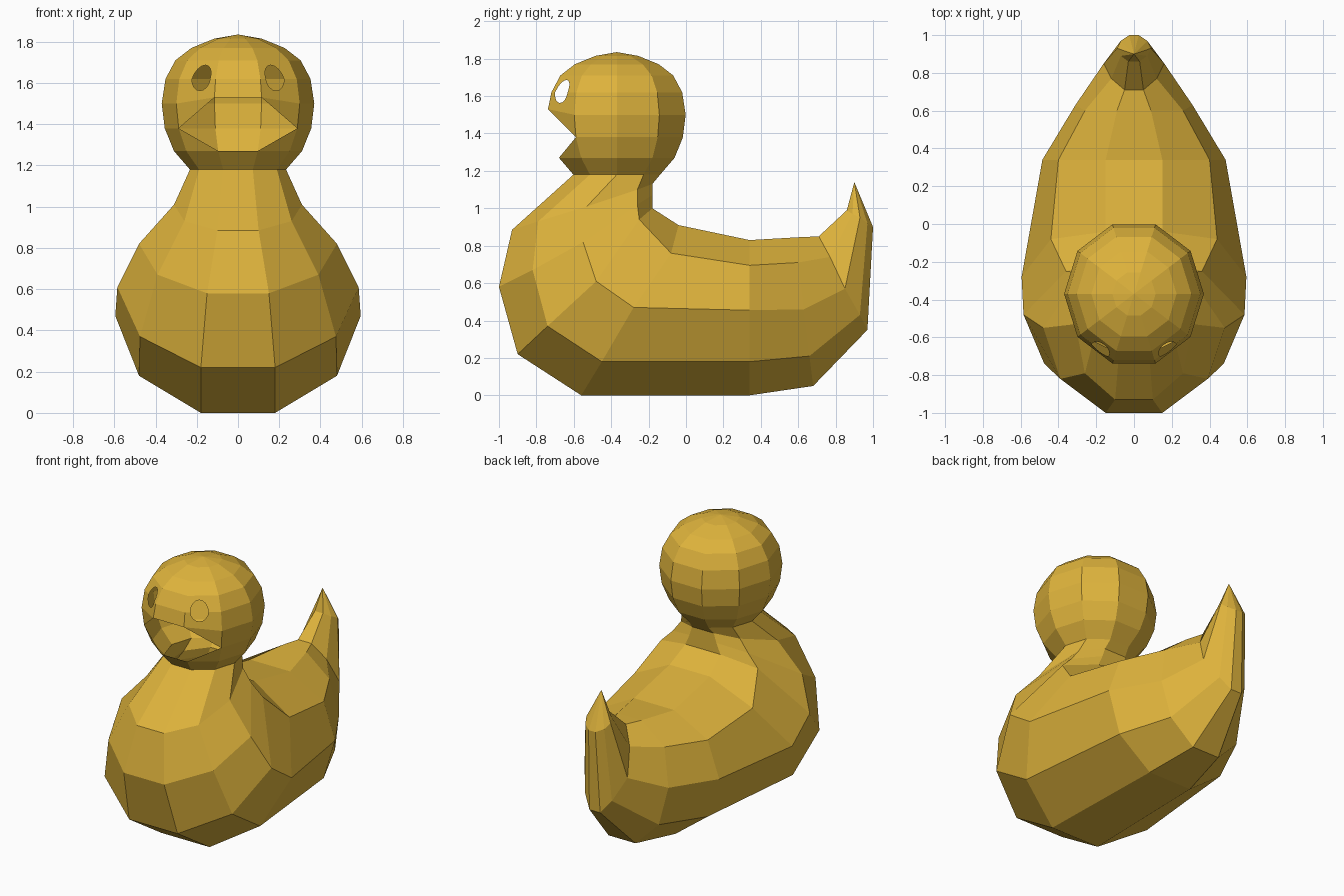
import bpy, bmesh, math
from mathutils import Vector

if "Cube" in bpy.data.objects:
    bpy.data.objects.remove(bpy.data.objects["Cube"])

gold = bpy.data.materials.new("golden_yellow")
gold.diffuse_color = (0.73, 0.45, 0.045, 1)
gold.use_nodes = True
gold.node_tree.nodes["Principled BSDF"].inputs["Base Color"].default_value = gold.diffuse_color


def finish(bm, name):
    bmesh.ops.remove_doubles(bm, verts=bm.verts, dist=0.0005)
    loose = [v for v in bm.verts if not v.link_faces]
    bmesh.ops.delete(bm, geom=loose, context='VERTS')
    bmesh.ops.recalc_face_normals(bm, faces=bm.faces)
    me = bpy.data.meshes.new(name)
    bm.to_mesh(me)
    bm.free()
    me.materials.append(gold)
    ob = bpy.data.objects.new(name, me)
    bpy.context.collection.objects.link(ob)
    return ob


# Head rings: ten sides, flat side to the front
HEAD = [(1.18, .63), (1.27, .84), (1.38, .96), (1.50, 1.0), (1.62, .95),
        (1.71, .82), (1.77, .61), (1.815, .31)]


def head_point(z, f, k):
    a = math.radians(18 + 36 * k)
    return Vector((.37 * f * math.sin(a), -.37 - .387 * f * math.cos(a), z))


# Body: half sections from outer/under side to inner/upper side, tail to neck
SECTIONS = [
    [(.025, 1.0, .90), (.07, .97, .92), (.09, .93, .95), (.07, .89, .97), (.03, .86, .99)],
    [(.04, .97, .35), (.10, .93, .43), (.16, .85, .57), (.12, .77, .74), (.05, .71, .85)],
    [(.10, .68, .05), (.26, .66, .21), (.31, .63, .46), (.26, .60, .71), (.09, .60, .845)],
    [(.16, .34, 0), (.40, .34, .18), (.485, .34, .455), (.40, .34, .695), (.15, .34, .83)],
    [(.18, -.56, 0), (.48, -.45, .18), (.595, -.28, .47), (.44, -.08, .76), (.15, -.04, .91)],
    [(.18, -.90, .22), (.475, -.74, .37), (.585, -.48, .61), (.36, -.25, .94), (.13, -.18, 1.0)],
    [(.15, -1.0, .58), (.39, -.82, .67), (.48, -.55, .82), (.28, -.26, 1.02), (.10, -.18, 1.07)],
    [(.10, -.93, .885), (.26, -.79, .93), (.31, -.53, 1.01), (.22, -.26, 1.1), (.08, -.18, 1.13)],
    [tuple(head_point(1.18, .63, k)) for k in range(5)],
]
bm = bmesh.new()
loops = []
for half in SECTIONS:
    pts = half + [(-x, y, z) for x, y, z in reversed(half)]
    loops.append([bm.verts.new(p) for p in pts])
for a, b in zip(loops, loops[1:]):
    for k in range(10):
        n = (k + 1) % 10
        bm.faces.new((a[k], a[n], b[n], b[k]))
# Pointed tail tip
tip = bm.verts.new((0, .90, 1.14))
for k in range(10):
    bm.faces.new((loops[0][k], tip, loops[0][(k + 1) % 10]))
finish(bm, "body")

# Hollow head with open mouth and eye holes
bm = bmesh.new()
rings = [[bm.verts.new(head_point(z, f, k)) for k in range(10)] for z, f in HEAD]
for k in (0, 9):
    rings[3][k].co.z = 1.53          # raised upper lip


def eye_band(inner, outer, other_in, other_out, height):
    """Face with half an oval cut out of the edge inner-outer."""
    edge = outer.co - inner.co
    c = inner.co + edge * .4
    e = edge.normalized()
    u = (other_in.co + other_out.co) / 2 - (inner.co + outer.co) / 2
    u = (u - e * u.dot(e)).normalized()
    arc = [bm.verts.new(c - e * .055 * math.cos(t) + u * height * math.sin(t))
           for t in (math.pi * i / 8 for i in range(9))]
    bm.faces.new([inner] + arc + [outer, other_out, other_in])


for i in range(len(rings) - 1):
    lo, hi = rings[i], rings[i + 1]
    for k in range(10):
        n = (k + 1) % 10
        inner, outer = (k, n) if k == 0 else (n, k)
        if i in (1, 2) and k == 9:
            continue                                             # mouth opening
        if i == 1 and k in (0, 8):
            bm.faces.new((lo[inner], lo[outer], hi[outer]))      # lower lip side
        elif i == 2 and k in (0, 8):
            bm.faces.new((lo[outer], hi[outer], hi[inner]))      # upper lip side
        elif i == 3 and k in (0, 8):
            eye_band(hi[inner], hi[outer], lo[inner], lo[outer], .058)
        elif i == 4 and k in (0, 8):
            eye_band(lo[inner], lo[outer], hi[inner], hi[outer], .075)
        else:
            bm.faces.new((lo[k], lo[n], hi[n], hi[k]))
# Crown
top = bm.verts.new((0, -.37, 1.835))
for k in range(10):
    bm.faces.new((rings[-1][k], rings[-1][(k + 1) % 10], top))
finish(bm, "head")
